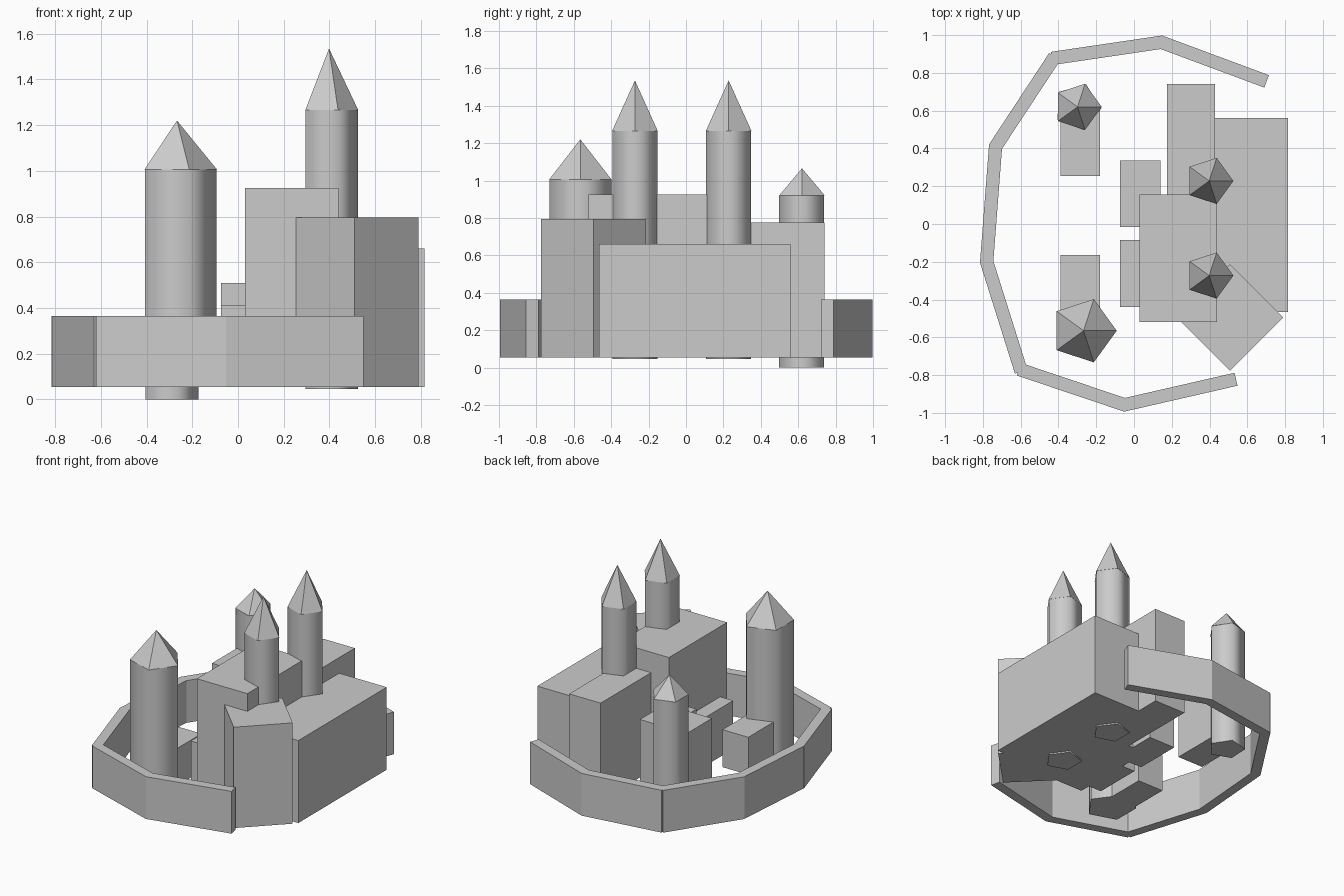
import bpy
from math import atan2, hypot, radians

if "Cube" in bpy.data.objects:
    bpy.data.objects.remove(bpy.data.objects["Cube"])

BASE = 0.055


def block(name, x0, x1, y0, y1, top, turn=0):
    """Box from its plan limits, standing on the base level."""
    bpy.ops.mesh.primitive_cube_add(
        size=1, location=((x0 + x1) / 2, (y0 + y1) / 2, (BASE + top) / 2),
        rotation=(0, 0, turn))
    ob = bpy.context.object
    ob.name = name
    ob.scale = (x1 - x0, y1 - y0, top - BASE)
    return ob


def prism(name, x, y, r, r_top, z0, z1, turn=0):
    """Five-sided prism or pyramid with a corner pointing to +x."""
    bpy.ops.mesh.primitive_cone_add(
        vertices=5, radius1=r, radius2=r_top, depth=z1 - z0,
        location=(x, y, (z0 + z1) / 2), rotation=(0, 0, turn + CORNER))
    bpy.context.object.name = name


# primitive cones start with a corner on +y
CORNER = radians(-90)


def tower(name, x, y, r, z0, z1, tip, turn=0):
    prism(name + "_body", x, y, r, r, z0, z1, turn)
    bpy.ops.object.shade_smooth_by_angle(angle=radians(80))
    prism(name + "_roof", x, y, r * 1.01, 0, z1, tip)


# curtain wall: one straight slab between each pair of corners
path = [(0.702, 0.755), (0.145, 0.962), (-0.425, 0.878), (-0.733, 0.41),
        (-0.78, -0.2), (-0.60, -0.772), (-0.05, -0.957), (0.54, -0.822)]
last = len(path) - 2
for i, (a, b) in enumerate(zip(path, path[1:])):
    dx, dy = b[0] - a[0], b[1] - a[1]
    length = hypot(dx, dy)
    # small overlap at inner joints only
    e0 = 0 if i == 0 else 0.01
    e1 = 0 if i == last else 0.01
    shift = (e1 - e0) / 2 / length
    cx, cy = (a[0] + b[0]) / 2 + dx * shift, (a[1] + b[1]) / 2 + dy * shift
    half = (length + e0 + e1) / 2
    block(f"wall_segment_{i + 1}", cx - half, cx + half,
          cy - 0.035, cy + 0.035, 0.365, atan2(dy, dx))

# main buildings
block("keep", 0.03, 0.44, -0.52, 0.155, 0.925)
block("east_hall", 0.20, 0.815, -0.465, 0.56, 0.66)
block("north_hall", 0.175, 0.43, 0.0, 0.74, 0.775)
block("corner_bastion", 0.31, 0.708, -0.694, -0.296, 0.795, radians(45))

# courtyard buildings
block("annex_north", -0.075, 0.14, -0.015, 0.335, 0.51)
block("annex_south", -0.075, 0.14, -0.44, -0.085, 0.41)
block("house_north", -0.39, -0.18, 0.255, 0.60, 0.63)
block("house_south", -0.39, -0.18, -0.51, -0.165, 0.33)

# towers
tower("front_tower", -0.267, -0.565, 0.174, BASE, 1.005, 1.22)
tower("back_tower", -0.299, 0.62, 0.127, 0.0, 0.92, 1.065, radians(-3))
for side, y in (("north", 0.228), ("south", -0.273)):
    tower(f"keep_tower_{side}", 0.398, y, 0.127, 0.045, 1.265, 1.535)
